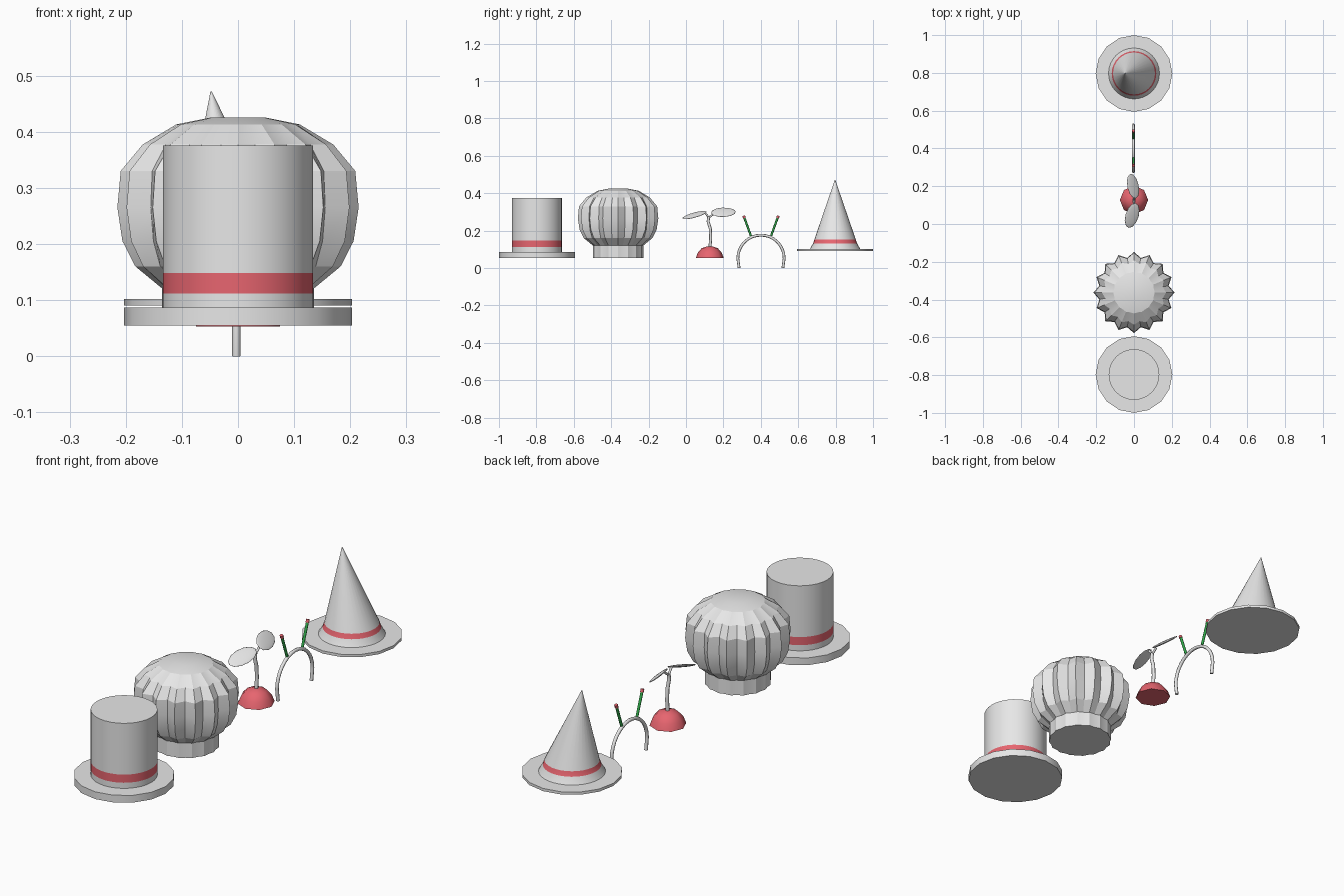
import bpy, math
from mathutils import Vector, Matrix

if "Cube" in bpy.data.objects:
    bpy.data.objects.remove(bpy.data.objects["Cube"])


def material(name, rgb):
    m = bpy.data.materials.new(name)
    m.use_nodes = True
    m.diffuse_color = (*rgb, 1)
    bsdf = next(n for n in m.node_tree.nodes if n.type == 'BSDF_PRINCIPLED')
    bsdf.inputs["Base Color"].default_value = (*rgb, 1)
    return m


GREY = material("pale_grey", (0.8, 0.8, 0.8))
RED = material("soft_red", (0.8, 0.13, 0.16))
GREEN = material("leaf_green", (0.03, 0.41, 0.07))


def finish(obj, angle=30):
    bpy.ops.object.select_all(action='DESELECT')
    obj.select_set(True)
    bpy.context.view_layer.objects.active = obj
    if obj.type == 'CURVE':
        bpy.ops.object.convert(target='MESH')
    bpy.ops.object.shade_smooth_by_angle(angle=math.radians(angle))
    return obj


def lathe(name, y, profile, sides, mats, angle=30, band=None, pleat=None, lean=None):
    """Spin (radius, z) rings around a vertical axis, capped at both ends.
    band: profile segment in the second material; pleat: groove depth per ring;
    lean: sideways shift as a function of z."""
    verts, faces = [], []
    for i, (r, z) in enumerate(profile):
        dx = lean(z) if lean else 0
        for k in range(sides):
            a = 2 * math.pi * k / sides
            rr = r * (1 - pleat[i]) if pleat and k % 2 else r
            verts.append((dx + rr * math.cos(a), rr * math.sin(a), z))
    for i in range(len(profile) - 1):
        for k in range(sides):
            n = (k + 1) % sides
            faces.append((i * sides + k, i * sides + n,
                          (i + 1) * sides + n, (i + 1) * sides + k))
    faces.append(tuple(reversed(range(sides))))
    faces.append(tuple(range(len(verts) - sides, len(verts))))
    me = bpy.data.meshes.new(name)
    me.from_pydata(verts, [], faces)
    for m in mats:
        me.materials.append(m)
    if band is not None:
        for p in me.polygons[band * sides:(band + 1) * sides]:
            p.material_index = 1
    obj = bpy.data.objects.new(name, me)
    obj.location.y = y
    bpy.context.collection.objects.link(obj)
    return finish(obj, angle)


def tube(name, points, radius, mat):
    cu = bpy.data.curves.new(name, 'CURVE')
    cu.dimensions = '3D'
    cu.bevel_depth = radius
    cu.bevel_resolution = 2
    cu.use_fill_caps = True
    sp = cu.splines.new('POLY')
    sp.points.add(len(points) - 1)
    for p, co in zip(sp.points, points):
        p.co = (*co, 1)
    cu.materials.append(mat)
    obj = bpy.data.objects.new(name, cu)
    bpy.context.collection.objects.link(obj)
    return finish(obj, 50)


def leaf(name, centre, axis, normal, length, width):
    bpy.ops.mesh.primitive_uv_sphere_add(segments=12, ring_count=8, radius=1)
    obj = bpy.context.object
    obj.name = name
    x = Vector(axis).normalized()
    n = Vector(normal)
    n = (n - x * n.dot(x)).normalized()
    rot = Matrix((x, n.cross(x), n)).transposed().to_4x4()
    obj.matrix_world = (Matrix.Translation(centre) @ rot
                        @ Matrix.Diagonal((length, width, 0.006, 1)))
    obj.data.materials.append(GREY)
    return finish(obj, 60)


# Top hat
HAT_Y = 0.797
lathe("top_hat_brim", -HAT_Y, [(0.203, 0.055), (0.203, 0.087)], 16, [GREY])
lathe("top_hat_crown", -HAT_Y,
      [(0.134, 0.06), (0.134, 0.112), (0.134, 0.148), (0.134, 0.375)],
      32, [GREY, RED], band=1)

# Pleated cook's hat
lathe("cook_hat_base", -0.363, [(0.135, 0.055), (0.135, 0.125)], 32, [GREY],
      pleat=[0.04, 0.04])
lathe("cook_hat_puff", -0.363,
      [(0.132, 0.118), (0.183, 0.16), (0.206, 0.205), (0.215, 0.265),
       (0.209, 0.33), (0.17, 0.377), (0.11, 0.413), (0.05, 0.425)],
      32, [GREY], angle=20,
      pleat=[0.04, 0.09, 0.12, 0.13, 0.12, 0.09, 0.03, 0])

# Sprout on a red cap
lathe("sprout_cap", 0.127,
      [(0.075, 0.053), (0.064, 0.082), (0.043, 0.106), (0.015, 0.116)],
      8, [RED], angle=45)
tube("sprout_stem", [(0, 0.127, 0.1), (0, 0.132, 0.16), (0, 0.13, 0.21),
                     (0, 0.118, 0.25), (0, 0.122, 0.275)], 0.008, GREY)
tube("front_leaf_stalk", [(0, 0.122, 0.27), (0, 0.1, 0.298)], 0.005, GREY)
tube("back_leaf_stalk", [(0, 0.122, 0.27), (0, 0.15, 0.29)], 0.005, GREY)
leaf("front_leaf", (-0.01, 0.045, 0.283), (-0.018, -0.065, -0.016),
     (0.3, -0.35, 0.85), 0.07, 0.038)
leaf("back_leaf", (-0.005, 0.2, 0.298), (-0.015, 0.065, 0.005),
     (0.6, 0, 0.7), 0.067, 0.039)

# Headband with two feelers
BAND_X, BAND_Y = -0.003, 0.401
arch = [(BAND_X, BAND_Y + 0.124 * math.cos(a), 0.052 + 0.124 * math.sin(a))
        for a in (math.pi * k / 16 for k in range(17))]
ends = [[(BAND_X, BAND_Y + s * 0.117, 0)] for s in (1, -1)]
tube("headband", ends[0] + arch + ends[1], 0.0075, GREY)
for side, s in (("front", -1), ("back", 1)):
    foot = Vector((BAND_X, BAND_Y + s * 0.054, 0.172))
    tip = Vector((BAND_X, BAND_Y + s * 0.093, 0.28))
    joint = foot.lerp(tip, 0.88)
    tube(side + "_feeler", [foot, joint], 0.006, GREEN)
    tube(side + "_feeler_tip", [joint, tip], 0.0075, RED)

# Pointed hat with a leaning cone
lathe("pointed_hat_brim", HAT_Y, [(0.203, 0.09), (0.203, 0.102)], 16, [GREY])
lathe("pointed_hat_cone", HAT_Y,
      [(0.136, 0.1), (0.118, 0.131), (0.111, 0.152), (0.001, 0.472)],
      32, [GREY, RED], band=1,
      lean=lambda z: -0.048 * max(0, z - 0.152) / 0.32)
